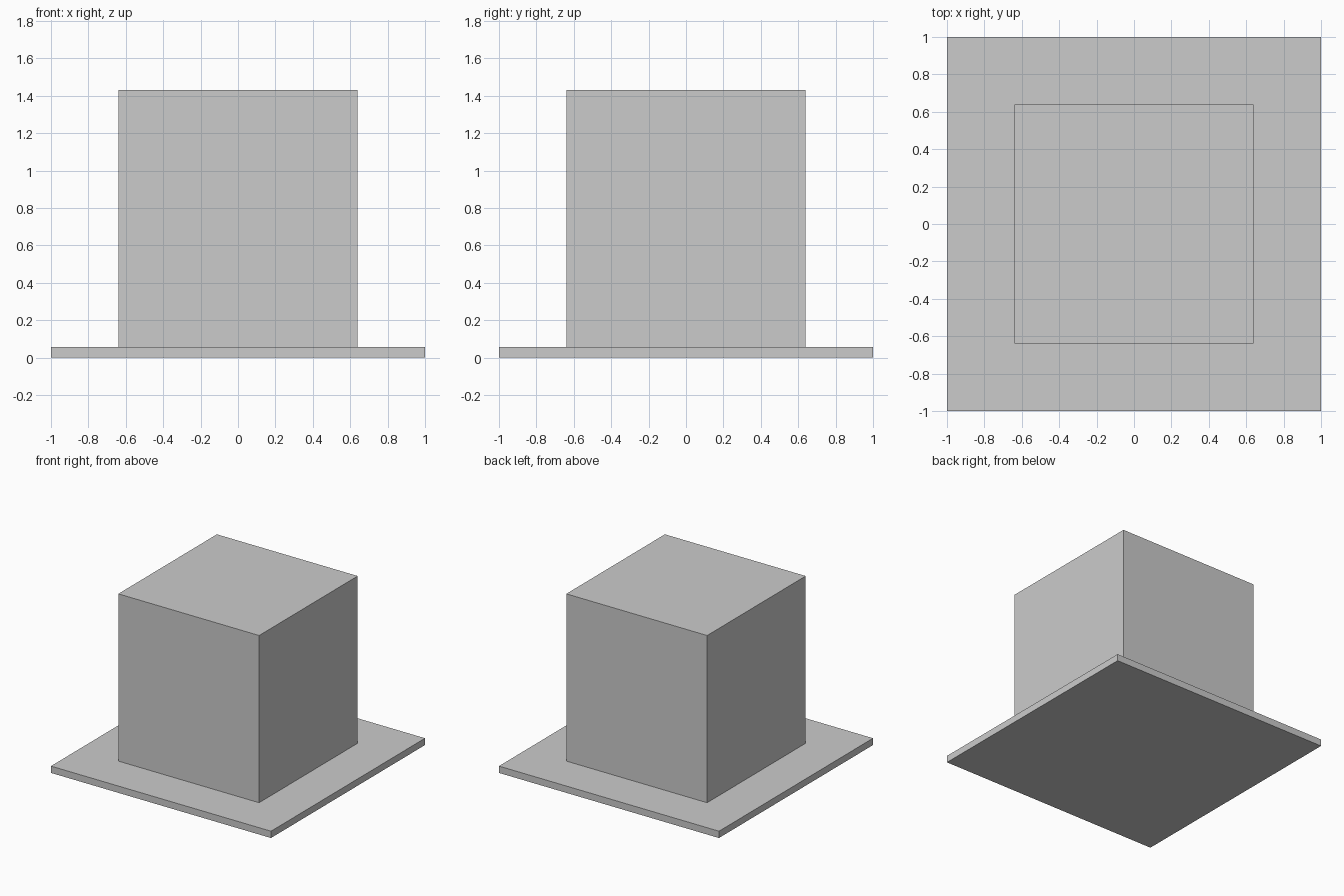
import bpy

if "Cube" in bpy.data.objects:
    bpy.data.objects.remove(bpy.data.objects["Cube"])


def box(name, width, depth, z0, z1):
    """Axis-aligned box centred on x = y = 0, spanning z0 to z1."""
    bpy.ops.mesh.primitive_cube_add(size=1, location=(0, 0, (z0 + z1) / 2))
    obj = bpy.context.object
    obj.name = name
    obj.scale = (width, depth, z1 - z0)
    bpy.ops.object.transform_apply(location=False, rotation=False, scale=True)
    return obj


PLATE_TOP = 0.056

# Thin square base plate
box("base_plate", 2.0, 2.0, 0.0, PLATE_TOP)

# Tall block standing on the plate
box("block", 1.28, 1.28, PLATE_TOP, 1.43)
